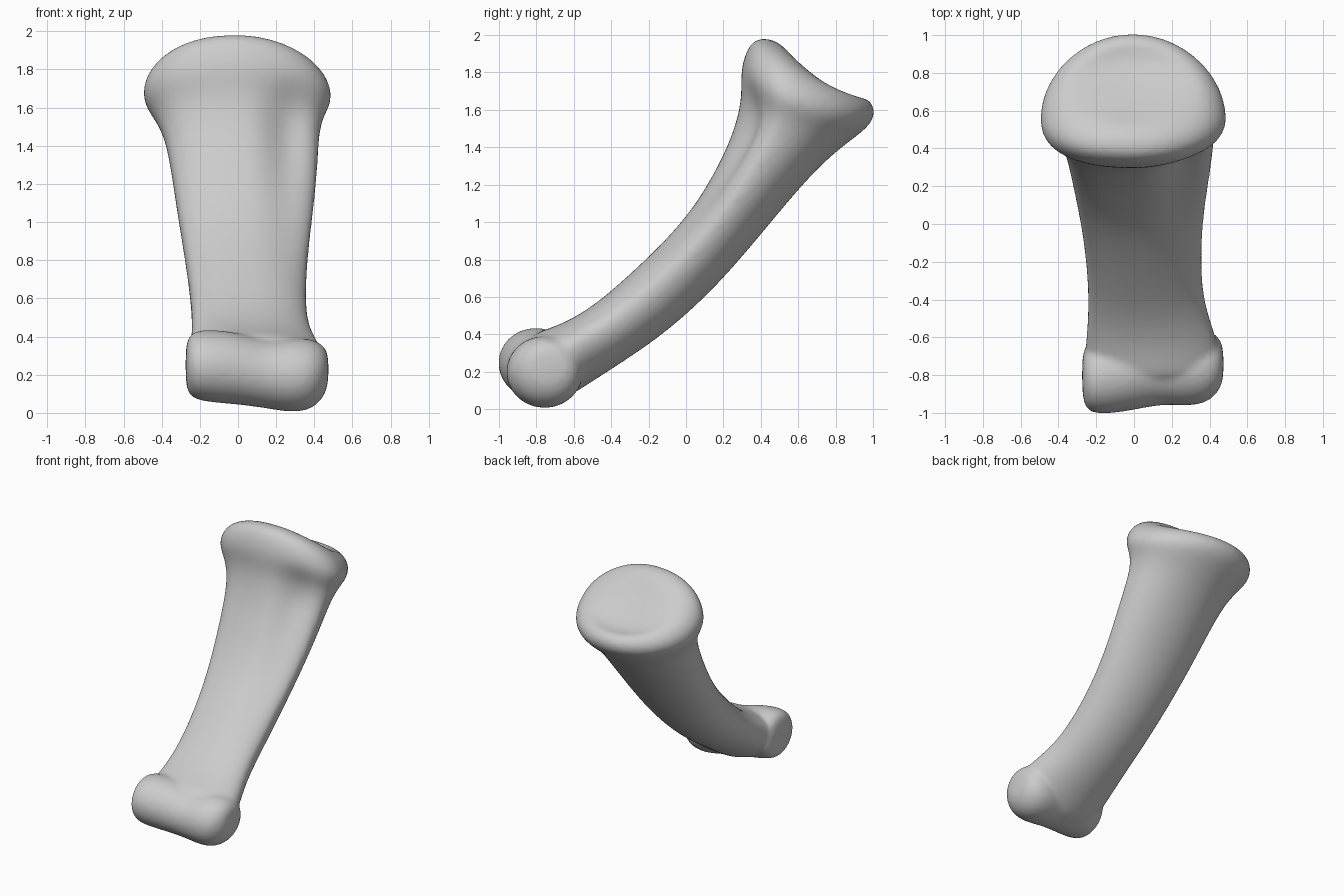
import bpy, bmesh, math

cube = bpy.data.objects.get("Cube")
if cube:
    bpy.data.objects.remove(cube, do_unlink=True)

bone_mat = bpy.data.materials.new("bone grey")
bone_mat.use_nodes = True
GREY = (0.6, 0.6, 0.6, 1)
bone_mat.diffuse_color = GREY
bone_mat.node_tree.nodes["Principled BSDF"].inputs["Base Color"].default_value = GREY
SEG = 40


def power(value, n):
    return math.copysign(abs(value) ** (2 / n), value)


def loft(bm, rings):
    """Skin a list of closed rings and cap both ends."""
    loops = [[bm.verts.new(p) for p in ring] for ring in rings]
    for a, b in zip(loops, loops[1:]):
        for i in range(SEG):
            j = (i + 1) % SEG
            bm.faces.new((a[i], a[j], b[j], b[i]))
    bm.faces.new(loops[0][::-1])
    bm.faces.new(loops[-1])


def shaft_ring(front, back, x0, x1, n_right, n_left, hollow=0, sag=0):
    """D-shaped section: flattish front with a hollow, rounded back, sagging sides."""
    mid = 0.4
    cx = (x0 + x1) / 2
    ring = []
    for i in range(SEG):
        t = 2 * math.pi * i / SEG
        c, s = math.cos(t), math.sin(t)
        n = 2 if s >= 0 else (n_left if c > 0 else n_right)
        drop = sag * c * c
        x = cx + power(c, n) * (x1 - x0) / 2
        s = power(s, n)
        f = mid + s * ((1 - mid) if s > 0 else mid)
        if s < 0:
            f += hollow * -s * math.exp(-((x - 0.27) / 0.1) ** 2)
        ring.append((x, front[0] + f * (back[0] - front[0]) - drop / 2,
                     front[1] + f * (back[1] - front[1]) - drop))
    return ring


def head_ring(x, y, z, r):
    return [(x, y + 1.06 * r * math.cos(2 * math.pi * i / SEG),
             z + r * math.sin(2 * math.pi * i / SEG)) for i in range(SEG)]


# Shaft and flared base:
# front (y, z), back (y, z), x range, corner squareness, hollow, sag
shaft = [
    ((-.87, .385), (-.76, .025), -.25, .45, 2.6, 2.0),
    ((-.75, .425), (-.65, .05), -.262, .462, 2.6, 2.0),
    ((-.62, .475), (-.53, .13), -.25, .43, 2.8, 2.0),
    ((-.47, .57), (-.34, .25), -.24, .37, 2.8, 2.0),
    ((-.30, .72), (-.09, .42), -.25, .355, 2.8, 1.9),
    ((-.10, .91), (.18, .67), -.28, .365, 2.8, 1.8, .03),
    ((.06, 1.1), (.43, .97), -.32, .395, 2.8, 1.7, .06),
    ((.20, 1.35), (.63, 1.21), -.355, .42, 2.6, 1.7, .13),
    ((.27, 1.53), (.78, 1.36), -.39, .425, 2.3, 1.7, .16),
    ((.30, 1.68), (.90, 1.45), -.45, .45, 2.2, 1.8, .07, .02),
    ((.29, 1.80), (.99, 1.52), -.505, .50, 2.3, 2.0, 0, .04),
    ((.32, 1.92), (1.02, 1.60), -.49, .475, 2.3, 2.0, 0, .05),
    ((.38, 1.995), (.97, 1.67), -.42, .40, 2.3, 2.0, 0, .05),
    ((.50, 1.97), (.90, 1.66), -.34, .32, 2.2, 2.0, 0, .03),
    ((.58, 1.87), (.82, 1.68), -.20, .19, 2, 2),
    ((.66, 1.80), (.72, 1.75), -.05, .05, 2, 2),
]
# Two-lobed rounded head lying along x: x, centre y, centre z, radius
head = [
    (-.275, -.80, .25, .09), (-.26, -.81, .25, .16), (-.195, -.81, .25, .192),
    (0, -.785, .235, .19), (.15, -.765, .20, .176), (.30, -.755, .197, .2),
    (.40, -.75, .205, .18), (.455, -.74, .22, .13), (.475, -.74, .23, .07),
]

bm = bmesh.new()
loft(bm, [shaft_ring(*s) for s in shaft])
loft(bm, [head_ring(*h) for h in head])
bmesh.ops.recalc_face_normals(bm, faces=bm.faces)
mesh = bpy.data.meshes.new("finger_bone")
bm.to_mesh(mesh)
bm.free()
mesh.materials.append(bone_mat)
bone = bpy.data.objects.new("finger_bone", mesh)
bpy.context.collection.objects.link(bone)

# Round off, fuse the two lofts, then soften the joint
sub = bone.modifiers.new("round", 'SUBSURF')
sub.levels = sub.render_levels = 2
fuse = bone.modifiers.new("fuse", 'REMESH')
fuse.mode = 'VOXEL'
fuse.voxel_size = 0.016
fuse.use_smooth_shade = True
soft = bone.modifiers.new("soften", 'SMOOTH')
soft.factor = 0.5
soft.iterations = 8
